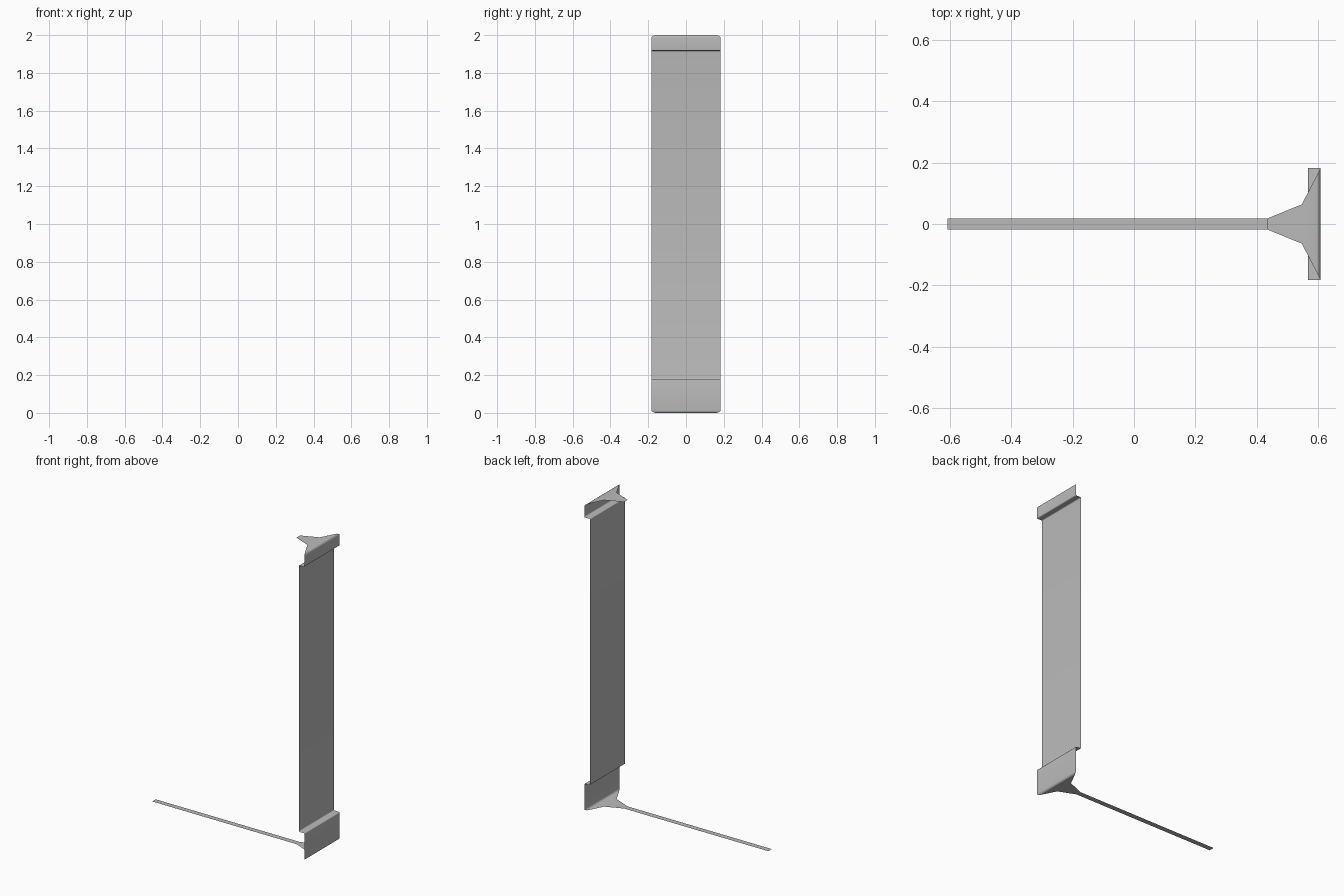
import bpy
from mathutils import Vector

if "Cube" in bpy.data.objects:
    bpy.data.objects.remove(bpy.data.objects["Cube"])

X_OUT, X_IN, HALF_W = 0.607, 0.566, 0.182   # outer lip, recessed panel, half width

grey = bpy.data.materials.new("plain_grey")
grey.diffuse_color = (0.5, 0.5, 0.5, 1)
grey.use_nodes = True
grey.node_tree.nodes["Principled BSDF"].inputs["Base Color"].default_value = grey.diffuse_color


def fillet(points, radii, steps=4):
    """Round each inner right-angled corner of an x/z profile."""
    out = [Vector(points[0])]
    for i in range(1, len(points) - 1):
        p = Vector(points[i])
        if radii[i] == 0:
            out.append(p)
            continue
        a = (Vector(points[i - 1]) - p).normalized() * radii[i]
        b = (Vector(points[i + 1]) - p).normalized() * radii[i]
        centre = p + a + b
        for k in range(steps + 1):
            t = k / steps
            d = ((-b) * (1 - t) + (-a) * t).normalized()
            out.append(centre + d * radii[i])
    out.append(Vector(points[-1]))
    return out


def half_width(x, z):
    """Full width on the upright, tapering along the end flanges."""
    if 0.013 < z < 1.987:
        return HALF_W
    stops = [(0.434, 0.018), (0.546, 0.064), (X_OUT, HALF_W)]
    for (x0, w0), (x1, w1) in zip(stops, stops[1:]):
        if x <= x1:
            return w0 + (w1 - w0) * (x - x0) / (x1 - x0)
    return HALF_W


def sheet(name, profile, widths):
    """Single-skin ribbon swept along an x/z profile."""
    verts, faces = [], []
    for p, w in zip(profile, widths):
        verts += [(p[0], -w, p[1]), (p[0], w, p[1])]
    for i in range(len(profile) - 1):
        a = 2 * i
        faces.append((a, a + 1, a + 3, a + 2))
    me = bpy.data.meshes.new(name)
    me.from_pydata(verts, [], faces)
    me.materials.append(grey)
    for f in me.polygons:
        f.use_smooth = True
    ob = bpy.data.objects.new(name, me)
    bpy.context.collection.objects.link(ob)
    return ob


# Upright panel with stepped lips and tapered flanges at both ends
outline = [(0.434, 0), (0.546, 0), (X_OUT, 0), (X_OUT, 0.179), (X_IN, 0.179),
           (X_IN, 1.917), (X_OUT, 1.917), (X_OUT, 2), (0.546, 2), (0.434, 2)]
radii = [0, 0, 0.013, 0.006, 0.006, 0.006, 0.006, 0.013, 0, 0]
path = fillet(outline, radii)
sheet("back_panel", path, [half_width(p.x, p.y) for p in path])

# Long narrow floor strip
sheet("floor_strip", [(-0.607, 0), (0.434, 0)], [0.018, 0.018])
